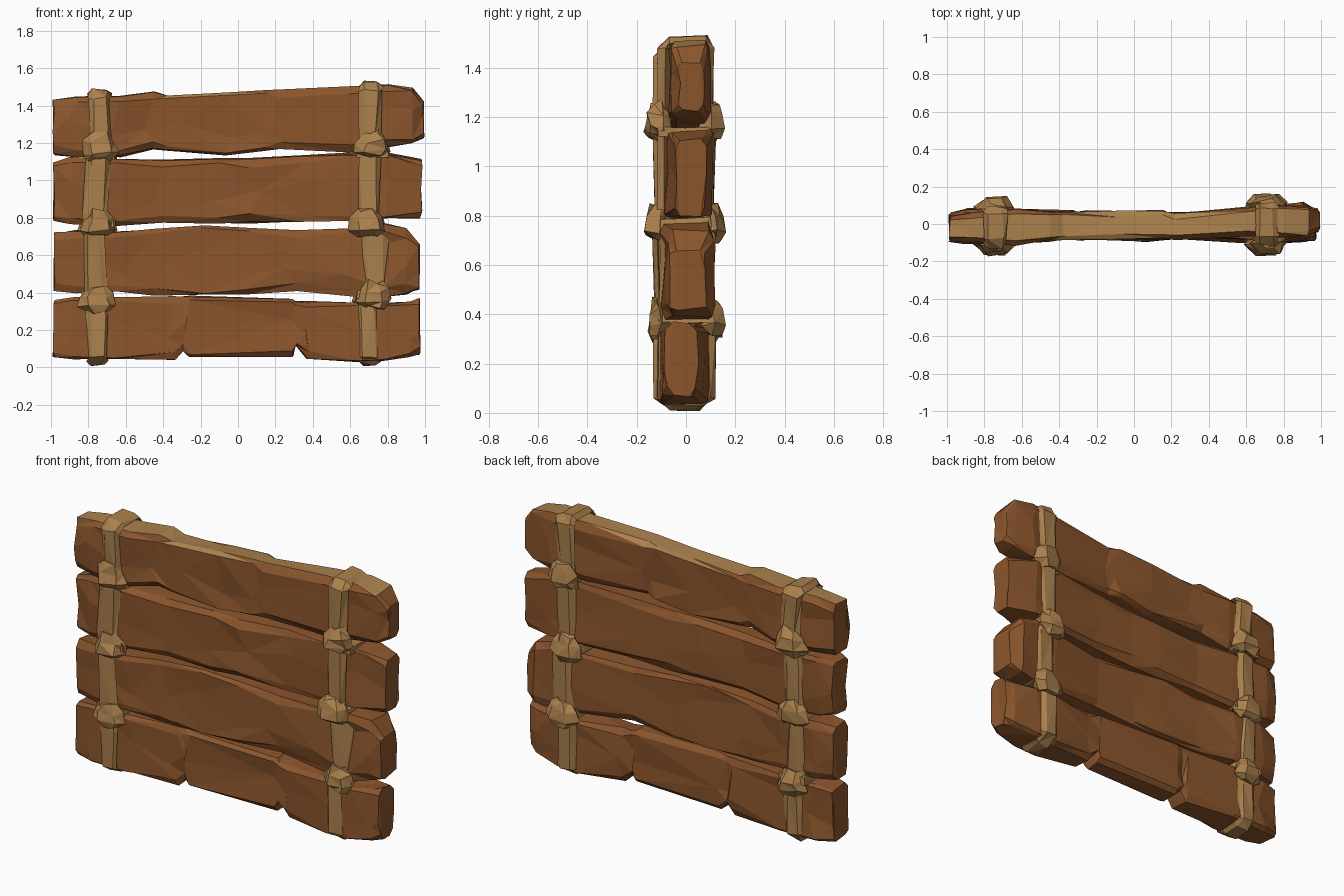
import bpy, bmesh, random
from mathutils import Vector

random.seed(7)


def material(name, color):
    m = bpy.data.materials.new(name)
    m.diffuse_color = (*color, 1)
    return m


WOOD = material("wood", (0.26, 0.092, 0.026))
ROPE = material("rope", (0.41, 0.22, 0.075))


def loft(name, rings, mat, jitter=0.0, closed=False, top_mat=None):
    """Skin a list of equal-length rings into one flat-faced, triangulated object."""
    bm = bmesh.new()
    rows = []
    for ring in rings:
        rows.append([bm.verts.new(Vector(p) + Vector([random.uniform(-jitter, jitter) for _ in range(3)]))
                     for p in ring])
    n = len(rows[0])
    pairs = list(zip(rows, rows[1:])) + ([(rows[-1], rows[0])] if closed else [])
    for a, b in pairs:
        for i in range(n):
            bm.faces.new((a[i], a[(i + 1) % n], b[(i + 1) % n], b[i]))
    if not closed:
        bm.faces.new(rows[0])
        bm.faces.new(rows[-1])
    bmesh.ops.triangulate(bm, faces=bm.faces[:], quad_method='SHORT_EDGE')
    bmesh.ops.recalc_face_normals(bm, faces=bm.faces[:])
    bm.normal_update()
    me = bpy.data.meshes.new(name)
    me.materials.append(mat)
    if top_mat:
        me.materials.append(top_mat)
        for f in bm.faces:
            f.material_index = int(f.normal.z > 0.75)
    bm.to_mesh(me)
    bm.free()
    ob = bpy.data.objects.new(name, me)
    bpy.context.collection.objects.link(ob)
    return ob


def plank(name, stations, top_mat=None):
    """Stations are (x, bottom, top, front, back), each a rectangle with chipped corners and wandering ridges."""
    rings = []
    for x, b, t, f, k in stations:
        c, d = random.uniform(0.008, 0.045), random.uniform(0.008, 0.03)
        m, n = [b + (t - b) * random.uniform(0.25, 0.75) for _ in range(2)]
        e, g = [random.uniform(-0.012, 0.012) for _ in range(2)]
        u, v = [random.uniform(-0.07, 0.07) if abs(x) < 0.9 else 0 for _ in range(2)]
        rings.append([(x, f + d, b), (x, f, b + c), (x + u, f + e, m), (x, f, t - c),
                      (x, f + d, t), (x, k - d, t), (x, k, t - c), (x + v, k + g, n),
                      (x, k, b + c), (x, k - d, b)])
    loft(name, rings, WOOD, 0.007, top_mat=top_mat)


# Four rough planks, bottom to top
plank("plank_bottom", [
    (-0.985, 0.06, 0.36, -0.08, 0.05), (-0.88, 0.05, 0.37, -0.10, 0.08), (-0.66, 0.04, 0.37, -0.10, 0.08),
    (-0.34, 0.045, 0.375, -0.08, 0.06), (-0.30, 0.09, 0.38, -0.08, 0.06), (-0.26, 0.055, 0.38, -0.08, 0.065),
    (0.29, 0.055, 0.37, -0.08, 0.06), (0.31, 0.115, 0.355, -0.08, 0.06), (0.37, 0.05, 0.35, -0.08, 0.06),
    (0.64, 0.03, 0.34, -0.10, 0.09), (0.78, 0.04, 0.34, -0.10, 0.09), (0.92, 0.06, 0.355, -0.09, 0.06),
    (0.97, 0.07, 0.37, -0.08, 0.04)])
plank("plank_lower_middle", [
    (-0.985, 0.41, 0.72, -0.09, 0.05), (-0.86, 0.40, 0.73, -0.10, 0.08), (-0.66, 0.41, 0.72, -0.10, 0.08),
    (-0.45, 0.39, 0.74, -0.08, 0.06), (-0.18, 0.39, 0.755, -0.08, 0.06), (0.05, 0.395, 0.74, -0.085, 0.06),
    (0.31, 0.41, 0.735, -0.08, 0.06), (0.62, 0.385, 0.745, -0.09, 0.09), (0.78, 0.38, 0.77, -0.10, 0.10),
    (0.90, 0.395, 0.74, -0.08, 0.12), (0.97, 0.42, 0.66, -0.06, 0.08)])
plank("plank_upper_middle", [
    (-0.985, 0.79, 1.10, -0.08, 0.05), (-0.90, 0.77, 1.12, -0.09, 0.07), (-0.66, 0.76, 1.11, -0.10, 0.08),
    (-0.40, 0.78, 1.11, -0.08, 0.06), (-0.10, 0.775, 1.115, -0.085, 0.06), (0.06, 0.775, 1.115, -0.09, 0.06),
    (0.35, 0.775, 1.13, -0.07, 0.06), (0.62, 0.79, 1.145, -0.08, 0.09), (0.80, 0.80, 1.145, -0.08, 0.11),
    (0.98, 0.80, 1.11, -0.04, 0.08)])
plank("plank_top", [
    (-0.985, 1.14, 1.43, -0.09, 0.04), (-0.86, 1.13, 1.445, -0.10, 0.06), (-0.63, 1.13, 1.45, -0.11, 0.08),
    (-0.45, 1.17, 1.47, -0.09, 0.06), (-0.38, 1.165, 1.455, -0.085, 0.06), (-0.07, 1.135, 1.465, -0.08, 0.065),
    (0.15, 1.165, 1.48, -0.08, 0.07), (0.22, 1.17, 1.48, -0.08, 0.05), (0.60, 1.155, 1.50, -0.06, 0.08),
    (0.80, 1.18, 1.51, -0.07, 0.10), (0.93, 1.20, 1.49, -0.06, 0.09), (0.99, 1.23, 1.42, -0.03, 0.07)], ROPE)


def strap(name, spine, bottom, top, shift):
    """Band running up the front, over the top and down the back; spine is (z, x, half width)."""
    path = [(x, -0.12 + shift, z, h, 0, 1) for z, x, h in spine]
    path += [(spine[-1][1], y, top, 0.06, -1, 0) for y in (-0.07 + shift, 0.07 + shift)]
    path += [(x, 0.105 + shift, z, h, 0, -1) for z, x, h in reversed(spine)]
    path += [(spine[0][1], y, bottom, 0.06, 1, 0) for y in (0.05, -0.06)]
    rings = []
    for x, y, z, h, zi, yi in path:
        iy, iz = y + 0.05 * yi, z + 0.05 * zi
        rings.append([(x - h, y * 0.6 + iy * 0.4, z * 0.6 + iz * 0.4), (x - h * 0.6, y, z), (x + h * 0.6, y, z),
                      (x + h, y * 0.6 + iy * 0.4, z * 0.6 + iz * 0.4), (x, iy, iz)])
    loft(name, rings, ROPE, 0.008, closed=True)


def knot(name, x, y, z, w, h):
    """Faceted collar: tapers up into the strap and flares low down like a skirt."""
    outline = [(-1, 0.1), (-0.55, 0.95), (0.5, 1), (1, 0.15), (0.6, -0.9), (-0.5, -1)]
    rings = [[(x + w * s * u, y + 0.05 * s * v, z + dz) for u, v in outline]
             for s, dz in ((0.5, h), (0.9, h * 0.3), (1.05, -h * 0.5), (0.6, -h))]
    loft(name, rings, ROPE, 0.014)


# Straps and their knots at the gaps between planks
sides = {
    "left": (-0.01, 0.015, 1.485,
             [(0.06, -0.75, 0.055), (0.28, -0.75, 0.06), (0.42, -0.76, 0.06), (0.72, -0.77, 0.05),
              (0.82, -0.76, 0.065), (1.10, -0.75, 0.06), (1.22, -0.73, 0.06), (1.44, -0.74, 0.06)],
             [(-0.75, 0.36), (-0.75, 0.77), (-0.74, 1.18)]),
    "right": (0.01, 0.015, 1.525,
              [(0.06, 0.70, 0.055), (0.32, 0.70, 0.06), (0.44, 0.73, 0.065), (0.70, 0.73, 0.07),
               (0.82, 0.70, 0.06), (1.12, 0.71, 0.06), (1.24, 0.70, 0.06), (1.48, 0.71, 0.065)],
              [(0.72, 0.39), (0.69, 0.77), (0.72, 1.19)]),
}
for side, (shift, bottom, top, spine, knots) in sides.items():
    strap(f"{side}_strap", spine, bottom, top, shift)
    for i, (x, z) in enumerate(knots):
        knot(f"{side}_front_knot_{i}", x, -0.11, z, 0.095, 0.07)
        knot(f"{side}_back_knot_{i}", x, 0.095 + shift, z, 0.095, 0.07)
        # Binding that passes through the gap
        gap = (0.38, 0.765, 1.135)[i]
        loft(f"{side}_binding_{i}",
             [[(x - 0.09, y, gap - 0.015), (x + 0.09, y, gap - 0.015), (x + 0.08, y, gap + 0.025),
               (x - 0.08, y, gap + 0.025)] for y in (-0.11, 0, 0.10)], ROPE, 0.006)
